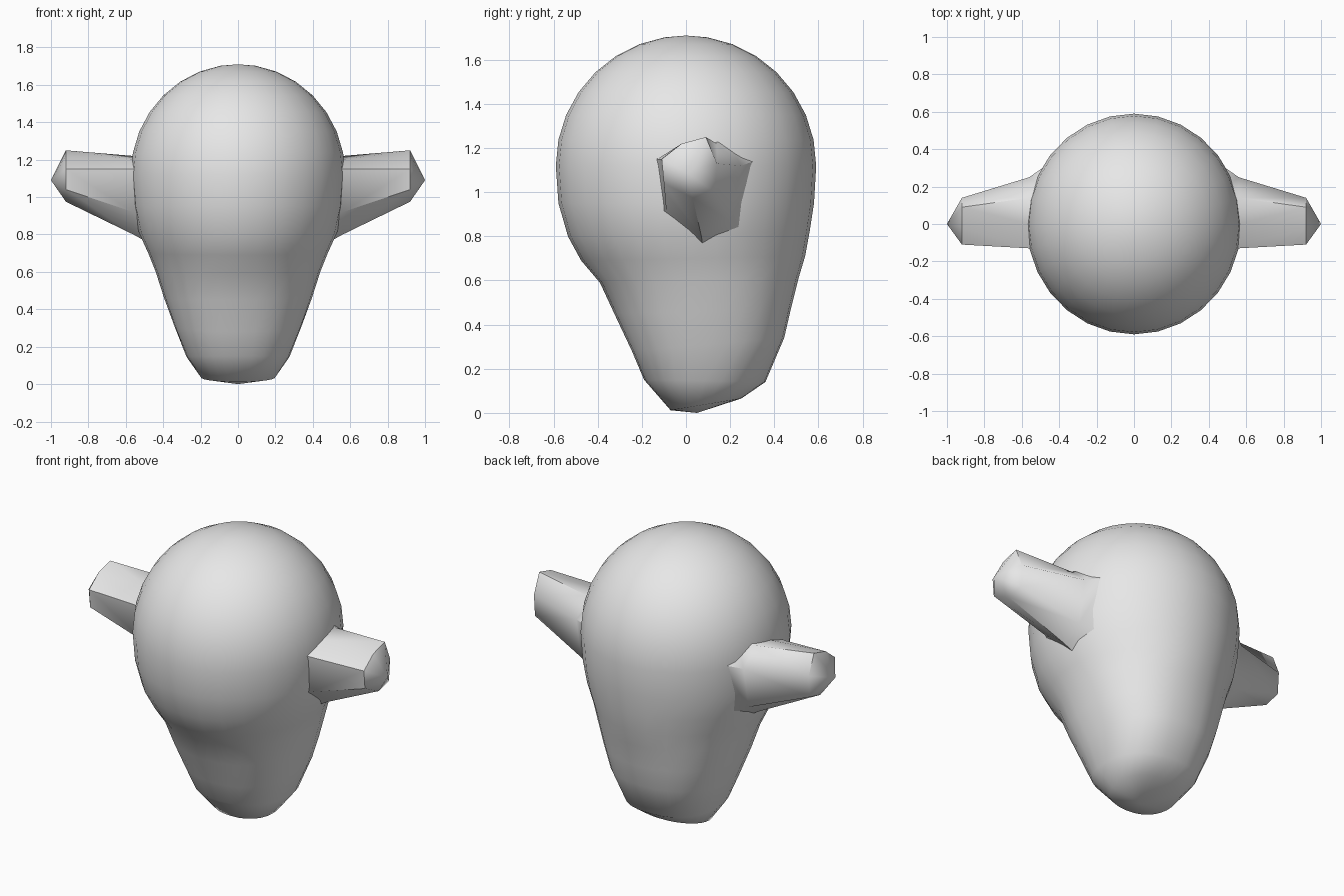
import bpy, bmesh, math

if "Cube" in bpy.data.objects:
    bpy.data.objects.remove(bpy.data.objects["Cube"])

grey = bpy.data.materials.new("plain_grey")
grey.use_nodes = True
grey.diffuse_color = (0.8, 0.8, 0.8, 1)
grey.node_tree.nodes["Principled BSDF"].inputs["Base Color"].default_value = (0.8, 0.8, 0.8, 1)


def loft(name, rings, start, end, angle):
    """Skin a list of equal-length point rings, closing each end on a point."""
    bm = bmesh.new()
    loops = [[bm.verts.new(p) for p in ring] for ring in rings]
    n = len(loops[0])
    for a, b in zip(loops, loops[1:]):
        for i in range(n):
            j = (i + 1) % n
            bm.faces.new((a[i], a[j], b[j], b[i]))
    for loop, tip in ((loops[0], start), (loops[-1], end)):
        v = bm.verts.new(tip)
        for i in range(n):
            bm.faces.new((loop[i], loop[(i + 1) % n], v))
    bmesh.ops.recalc_face_normals(bm, faces=bm.faces)
    mesh = bpy.data.meshes.new(name)
    bm.to_mesh(mesh)
    bm.free()
    mesh.materials.append(grey)
    obj = bpy.data.objects.new(name, mesh)
    bpy.context.collection.objects.link(obj)
    bpy.ops.object.select_all(action='DESELECT')
    obj.select_set(True)
    bpy.context.view_layer.objects.active = obj
    bpy.ops.object.shade_smooth_by_angle(angle=math.radians(angle))
    return obj


def body_ring(yf, zf, yb, zb, w, power=2.0, n=28):
    """Tilted rounded ring from a front point to a back point."""
    pts = []
    for i in range(n):
        t = math.tau * i / n
        c, s = math.cos(t), math.sin(t)
        c = math.copysign(abs(c) ** (2 / power), c)
        s = math.copysign(abs(s) ** (2 / power), s)
        k = (s + 1) / 2
        pts.append((w * c, yf + (yb - yf) * k, zf + (zb - zf) * k))
    return pts


# Head: tapered jaw below, round cranium above
jaw = [
    (-0.07, 0.012, 0.25, 0.065, 0.20, 2.2),
    (-0.19, 0.15, 0.36, 0.14, 0.275, 2.3),
    (-0.245, 0.28, 0.445, 0.34, 0.34, 2.3),
    (-0.325, 0.45, 0.475, 0.47, 0.395, 2.2),
    (-0.39, 0.59, 0.51, 0.61, 0.44, 2.1),
    (-0.475, 0.69, 0.54, 0.71, 0.48, 2.0),
    (-0.535, 0.80, 0.56, 0.82, 0.53, 2.0),
    (-0.578, 0.95, 0.58, 0.95, 0.56, 2.0),
]
rings = [body_ring(*r) for r in jaw]
radius, centre = 0.59, 1.12
for step in range(8):
    a = math.radians(step * 11.5)
    r, z = radius * math.cos(a), centre + radius * math.sin(a)
    rings.append(body_ring(-r, z, r, z, r * 0.972))
loft("head", rings, (0, 0.05, 0.0), (0, 0, centre + radius), 60)

# Ears: tapered stubs with a flared root, mirrored left and right
base = [(-0.13, 1.15), (0.0, 1.20), (0.14, 1.22), (0.25, 1.12),
        (0.20, 0.87), (0.07, 0.80), (-0.09, 0.92)]
tip = [(-0.11, 1.15), (-0.02, 1.22), (0.09, 1.25), (0.14, 1.13),
       (0.13, 1.0), (0.03, 0.975), (-0.10, 1.04)]
flare = [(0.05 + (y - 0.05) * 1.35, 1.02 + (z - 1.02) * 1.25) for y, z in base]
for name, side in (("left_ear", 1), ("right_ear", -1)):
    sections = [[(side * x, y, z) for y, z in ring]
                for x, ring in ((0.46, flare), (0.56, base), (0.92, tip))]
    loft(name, sections, (side * 0.3, 0.05, 1.02), (side, 0, 1.09), 48)
